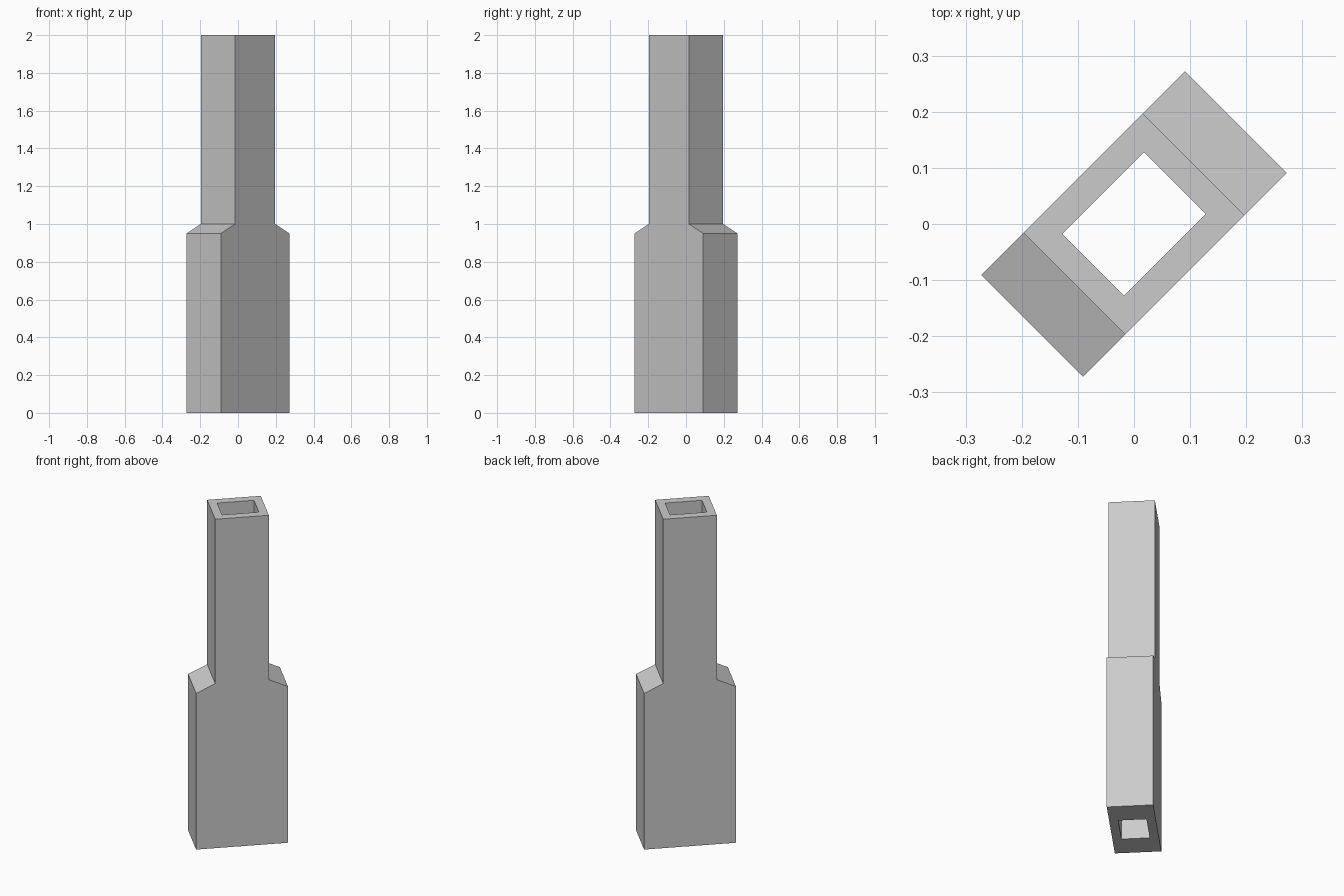
import bpy, bmesh
from math import radians
from mathutils import Matrix

cube = bpy.data.objects.get("Cube")
if cube:
    bpy.data.objects.remove(cube, do_unlink=True)

# Plain grey masonry
grey = bpy.data.materials.new("light grey")
grey.use_nodes = True
grey.diffuse_color = (0.6, 0.6, 0.6, 1)
grey.node_tree.nodes["Principled BSDF"].inputs["Base Color"].default_value = (0.6, 0.6, 0.6, 1)

# Rectangular rings (half length, half width, height): up the outside, down the flue
WIDTH = 0.1285
RINGS = [
    (0.257, WIDTH, 0.0),    # base
    (0.257, WIDTH, 0.95),   # shoulder, lower edge
    (0.15, WIDTH, 1.0),     # shoulder, upper edge
    (0.15, WIDTH, 2.0),     # rim
    (0.103, 0.078, 2.0),    # flue top
    (0.103, 0.078, 0.0),    # flue bottom
]
CORNERS = [(1, 1), (-1, 1), (-1, -1), (1, -1)]

# Chimney stack: bridge every ring to the next, closing back on the base
bm = bmesh.new()
loops = [[bm.verts.new((sx * a, sy * b, z)) for sx, sy in CORNERS] for a, b, z in RINGS]
for i, lower in enumerate(loops):
    upper = loops[(i + 1) % len(loops)]
    for j in range(4):
        k = (j + 1) % 4
        bm.faces.new((lower[j], lower[k], upper[k], upper[j]))

# Merge the flat broad sides, then turn the stack diagonally
bmesh.ops.recalc_face_normals(bm, faces=bm.faces)
for side in (1, -1):
    bmesh.ops.dissolve_faces(bm, faces=[f for f in bm.faces
        if all(abs(v.co.y - side * WIDTH) < 1e-5 for v in f.verts)])
bm.transform(Matrix.Rotation(radians(45), 4, "Z"))

mesh = bpy.data.meshes.new("chimney_stack")
bm.to_mesh(mesh)
bm.free()
mesh.materials.append(grey)
bpy.context.collection.objects.link(bpy.data.objects.new("chimney_stack", mesh))
